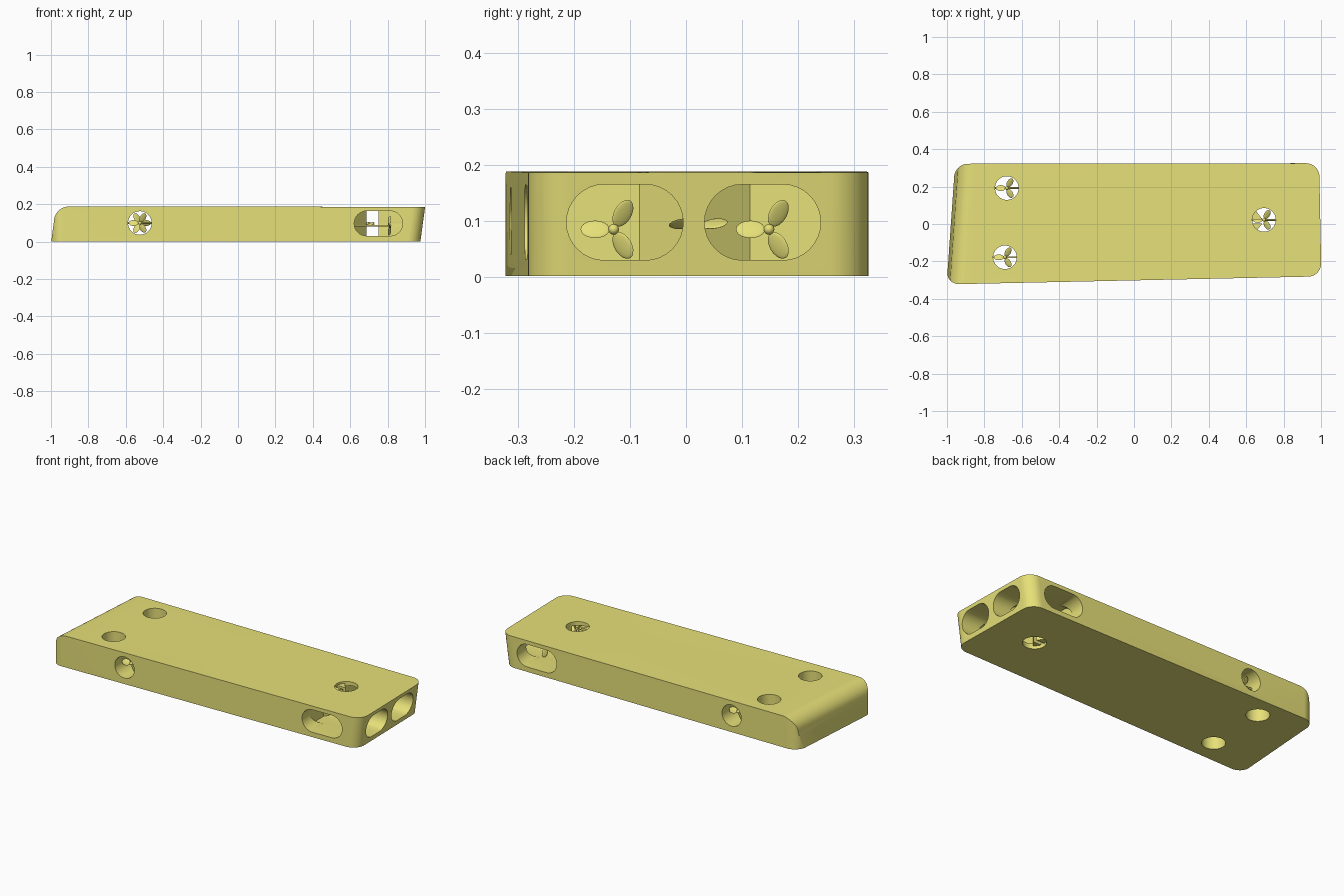
import bpy, bmesh, math
from mathutils import Matrix, Vector

if "Cube" in bpy.data.objects:
    bpy.data.objects.remove(bpy.data.objects["Cube"])

mat = bpy.data.materials.new("yellow")
mat.diffuse_color = (0.8, 0.75, 0.19, 1)
mat.use_nodes = True
mat.node_tree.nodes["Principled BSDF"].inputs["Base Color"].default_value = mat.diffuse_color


def finish(bm, name):
    bmesh.ops.recalc_face_normals(bm, faces=bm.faces)
    me = bpy.data.meshes.new(name)
    bm.to_mesh(me)
    bm.free()
    ob = bpy.data.objects.new(name, me)
    ob.data.materials.append(mat)
    bpy.context.collection.objects.link(ob)
    return ob


def loft(name, a, b):
    """Closed solid between two matching loops of 3D points."""
    bm = bmesh.new()
    va = [bm.verts.new(p) for p in a]
    vb = [bm.verts.new(p) for p in b]
    bm.faces.new(va)
    bm.faces.new(vb)
    n = len(va)
    for i in range(n):
        j = (i + 1) % n
        bm.faces.new((va[i], va[j], vb[j], vb[i]))
    return finish(bm, name)


def select(ob):
    bpy.ops.object.select_all(action='DESELECT')
    ob.select_set(True)
    bpy.context.view_layer.objects.active = ob


def boolean(ob, cutter, op='DIFFERENCE'):
    select(ob)
    m = ob.modifiers.new("cut", 'BOOLEAN')
    m.operation, m.object, m.solver = op, cutter, 'EXACT'
    bpy.ops.object.modifier_apply(modifier=m.name)
    bpy.data.objects.remove(cutter)


def rounded(corners, r, n=10):
    pts = []
    for i, c in enumerate(corners):
        c = Vector(c)
        a = (Vector(corners[i - 1]) - c).normalized()
        b = (Vector(corners[(i + 1) % len(corners)]) - c).normalized()
        for k in range(n + 1):
            t = math.pi / 2 * k / n
            pts.append(c + a * r * (1 - math.sin(t)) + b * r * (1 - math.cos(t)))
    return pts


def stadium(u0, u1, v0, v1, n=16):
    r, cv = (v1 - v0) / 2, (v0 + v1) / 2
    pts = []
    for cu, start in ((u1 - r, -math.pi / 2), (u0 + r, math.pi / 2)):
        for k in range(n + 1):
            t = start + math.pi * k / n
            pts.append((cu + r * math.cos(t), cv + r * math.sin(t)))
    return pts


# Hull: rounded, slightly skewed footprint with a raked stern
foot = rounded([(-1.004, -0.323), (1.002, -0.28), (0.99, 0.325), (-0.957, 0.322)], 0.07)


def layer(z):
    rake = -0.025 * (0.187 - z) / 0.183
    return [(p.x + (rake if p.x > 0 else 0), p.y, z) for p in foot]


hull = loft("hull", layer(0.002), layer(0.25))

# Rounded upper bow edge, from a side profile following the skewed bow
profile = [(1.2, -0.05), (1.2, 0.186), (-0.9, 0.188)]
for k in range(1, 11):
    t = math.pi / 2 * k / 10
    profile.append((-0.9 - 0.084 * math.sin(t), 0.108 + 0.08 * math.cos(t)))
profile.append((-1.008, -0.05))


def side(y):
    return [(x + (0.07 * (y + 0.3) if x < 0 else 0), y, z) for x, z in profile]


boolean(hull, loft("bow_profile", side(-0.5), side(0.5)), 'INTERSECT')


# Round tunnels: three vertical, one across
def tunnel(center, r, depth, rot):
    bm = bmesh.new()
    bmesh.ops.create_cone(bm, cap_ends=True, segments=48, radius1=r, radius2=r, depth=depth,
                          matrix=Matrix.Translation(center) @ rot)
    return finish(bm, "tunnel_cutter")


lifts = [(-0.68, 0.192), (-0.69, -0.178), (0.695, 0.022)]
for x, y in lifts:
    boolean(hull, tunnel((x, y, 0.1), 0.063, 0.5, Matrix()))
boolean(hull, tunnel((-0.525, 0, 0.1), 0.063, 1, Matrix.Rotation(math.pi / 2, 4, 'X')))

# Stern ducts: slot in the stern joined to a slot in the side, chamfered inner corner
for s, inner, outer, bend in ((-1, -0.005, -0.213, -0.083), (1, 0.033, 0.24, 0.115)):
    prof = stadium(min(inner, outer), max(inner, outer), 0.03, 0.165)
    boolean(hull, loft("stern_slot_cutter", [(0.62, u, v) for u, v in prof],
                       [(1.2, u, v) for u, v in prof]))
    prof = stadium(0.621, 0.88, 0.031, 0.164)
    boolean(hull, loft("side_slot_cutter", [(u, inner + s * 0.001, v) for u, v in prof],
                       [(u, s * 0.5, v) for u, v in prof]))
    tri = [(0.61, bend + s * 0.013), (0.61, inner - s * 0.008), (0.686, inner - s * 0.008)]
    boolean(hull, loft("chamfer", [(x, y, 0.02) for x, y in tri],
                       [(x, y, 0.175) for x, y in tri]), 'UNION')

select(hull)
bpy.ops.object.shade_smooth_by_angle(angle=math.radians(30))


# Propellers: three pitched blades, hub, and a support bar or shaft
def propeller(name, center, axes, shaft=0.0):
    basis = Matrix(axes).transposed().to_4x4()
    place = Matrix.Translation(center) @ basis
    bm = bmesh.new()
    bmesh.ops.create_uvsphere(bm, u_segments=16, v_segments=10, radius=0.0095, matrix=place)
    for ang in (60, 180, 300):
        m = (Matrix.Rotation(math.radians(ang), 4, 'Z') @ Matrix.Translation((0.033, 0, 0))
             @ Matrix.Rotation(math.radians(30), 4, 'X') @ Matrix.Diagonal((0.026, 0.018, 0.003, 1)))
        bmesh.ops.create_uvsphere(bm, u_segments=20, v_segments=10, radius=1, matrix=place @ m)
    if shaft:
        m, length = Matrix.Translation((0, 0, -shaft / 2)), shaft
    else:
        m = Matrix.Translation((0, 0, -0.01)) @ Matrix.Rotation(math.pi / 2, 4, 'Y')
        length = 0.128
    bmesh.ops.create_cone(bm, cap_ends=True, segments=12, radius1=0.005, radius2=0.005,
                          depth=length, matrix=place @ m)
    ob = finish(bm, name)
    select(ob)
    bpy.ops.object.shade_smooth_by_angle(angle=math.radians(40))


X, Y, Z = Vector((1, 0, 0)), Vector((0, 1, 0)), Vector((0, 0, 1))
for x, y in lifts:
    propeller("lift_propeller", (x, y, 0.095), (X, Y, Z))
propeller("side_propeller", (-0.525, -0.25, 0.1), (X, Z, -Y))
propeller("side_propeller", (-0.525, 0.26, 0.1), (-X, Z, Y))
for y in (-0.129, 0.148):
    propeller("drive_propeller", (0.81, y, 0.085), (Y, Z, X), shaft=0.195)
